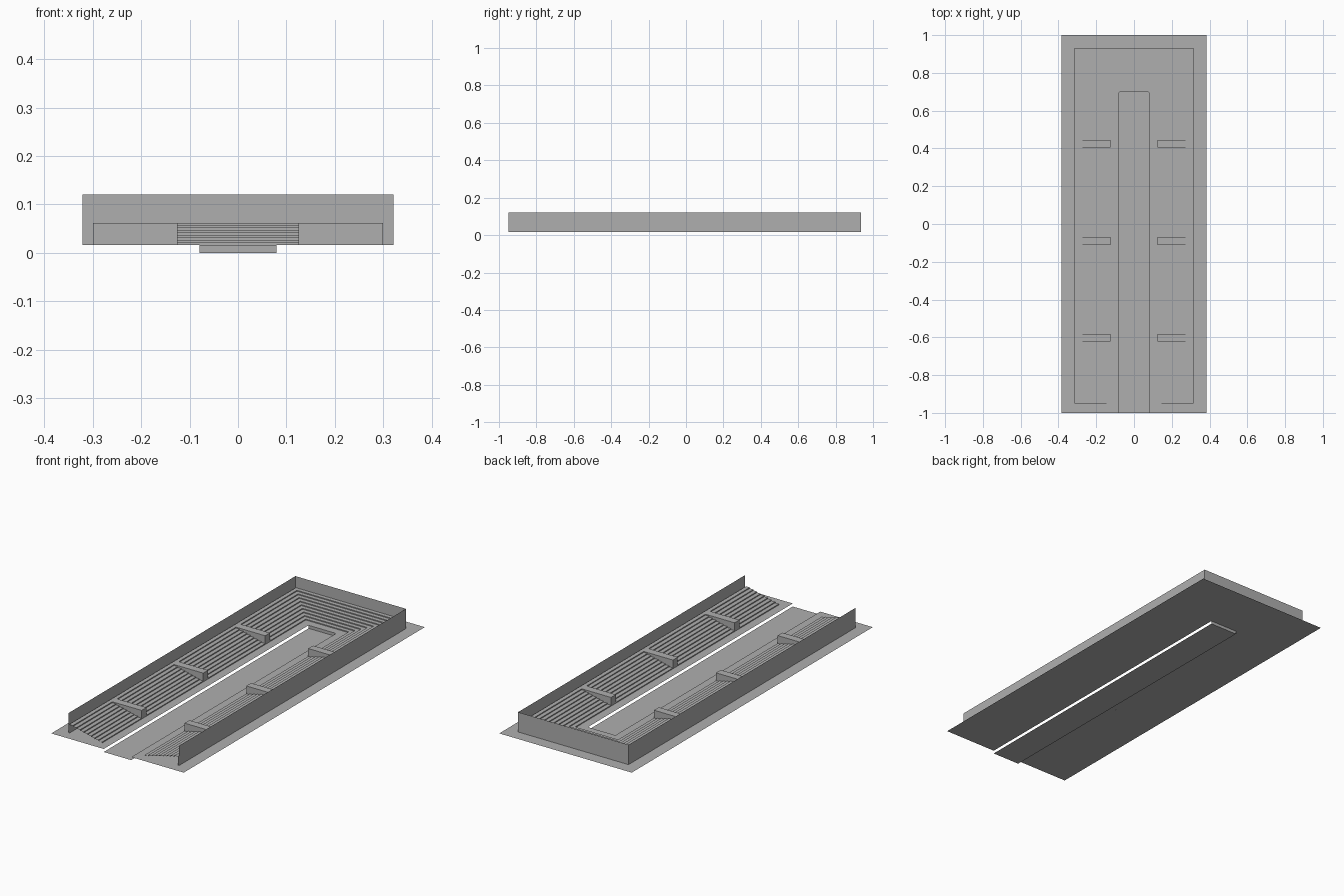
import bpy

if "Cube" in bpy.data.objects:
    bpy.data.objects.remove(bpy.data.objects["Cube"])

GROUND_Z, TIER_TOP, WALL_TOP = 0.016, 0.062, 0.12
FRONT_Y = -0.95
ROWS = 9

# Mid-grey concrete shared by every part
concrete = bpy.data.materials.new("concrete")
concrete.diffuse_color = (0.43, 0.43, 0.43, 1)
concrete.use_nodes = True
concrete.node_tree.nodes["Principled BSDF"].inputs["Base Color"].default_value = concrete.diffuse_color


def make_mesh(name, verts, faces):
    mesh = bpy.data.meshes.new(name)
    mesh.from_pydata(verts, [], faces)
    mesh.update()
    mesh.materials.append(concrete)
    obj = bpy.data.objects.new(name, mesh)
    bpy.context.collection.objects.link(obj)
    return obj


def sweep_u(name, profile, x0, y0):
    """Sweep an (offset, height) profile round a U that opens to the front."""
    n = len(profile)
    verts = []
    for sx, at_back in ((1, False), (1, True), (-1, True), (-1, False)):
        for d, z in profile:
            verts.append((sx * (x0 + d), y0 + d if at_back else FRONT_Y, z))
    faces = [(s * n + i, s * n + i + 1, (s + 1) * n + i + 1, (s + 1) * n + i)
             for s in range(3) for i in range(n - 1)]
    return make_mesh(name, verts, faces)


def box(name, lo, hi):
    verts = [(x, y, z) for z in (lo[2], hi[2])
             for x, y in ((lo[0], lo[1]), (hi[0], lo[1]), (hi[0], hi[1]), (lo[0], hi[1]))]
    faces = [(3, 2, 1, 0), (4, 5, 6, 7)]
    faces += [(i, (i + 1) % 4, (i + 1) % 4 + 4, i + 4) for i in range(4)]
    return make_mesh(name, verts, faces)


# Sunken track outline, with small chamfers at the closed end
c = 0.006
track = [(0.08, -1), (0.08, 0.7 - c), (0.08 - c, 0.7),
         (-0.08 + c, 0.7), (-0.08, 0.7 - c), (-0.08, -1)]

# Ground sheet with the track cut out: two sides and the back piece
outline = [(-0.385, -1), (-0.385, 1), (0.385, 1), (0.385, -1)]
g = [(x, y, GROUND_Z) for x, y in outline + track]
make_mesh("ground", g, [(3, 2, 6, 5, 4), (2, 1, 7, 6), (1, 0, 9, 8, 7)])

# Track floor
make_mesh("track_floor", [(x, y, 0) for x, y in track], [tuple(range(6))])

# Upright step closing the far end of the track
make_mesh("track_end_wall",
          [(0.08, 0.7, 0), (-0.08, 0.7, 0), (-0.08, 0.7, GROUND_Z), (0.08, 0.7, GROUND_Z)],
          [(0, 1, 2, 3)])

# Stepped seating, mitred at the back corners and open at the front ends
depth = 0.191
tread = depth / ROWS
rise = (TIER_TOP - GROUND_Z) / ROWS
profile = [(0, GROUND_Z)]
for r in range(ROWS):
    z = GROUND_Z + (r + 1) * rise
    profile += [(r * tread, z), ((r + 1) * tread, z)]
profile.append((depth, GROUND_Z))
sweep_u("seating_tiers", profile, 0.125, 0.741)

# Thin outer wall
sweep_u("outer_wall", [(0, GROUND_Z), (0, WALL_TOP)], 0.321, 0.935)

# Entrance blocks set into the side tiers
for i, y in enumerate((-0.602, -0.09, 0.424)):
    for side, sx in (("left", -1), ("right", 1)):
        xs = sorted((sx * 0.125, sx * 0.3))
        box(f"entrance_{side}_{i + 1}", (xs[0], y - 0.02, GROUND_Z), (xs[1], y + 0.02, TIER_TOP))
